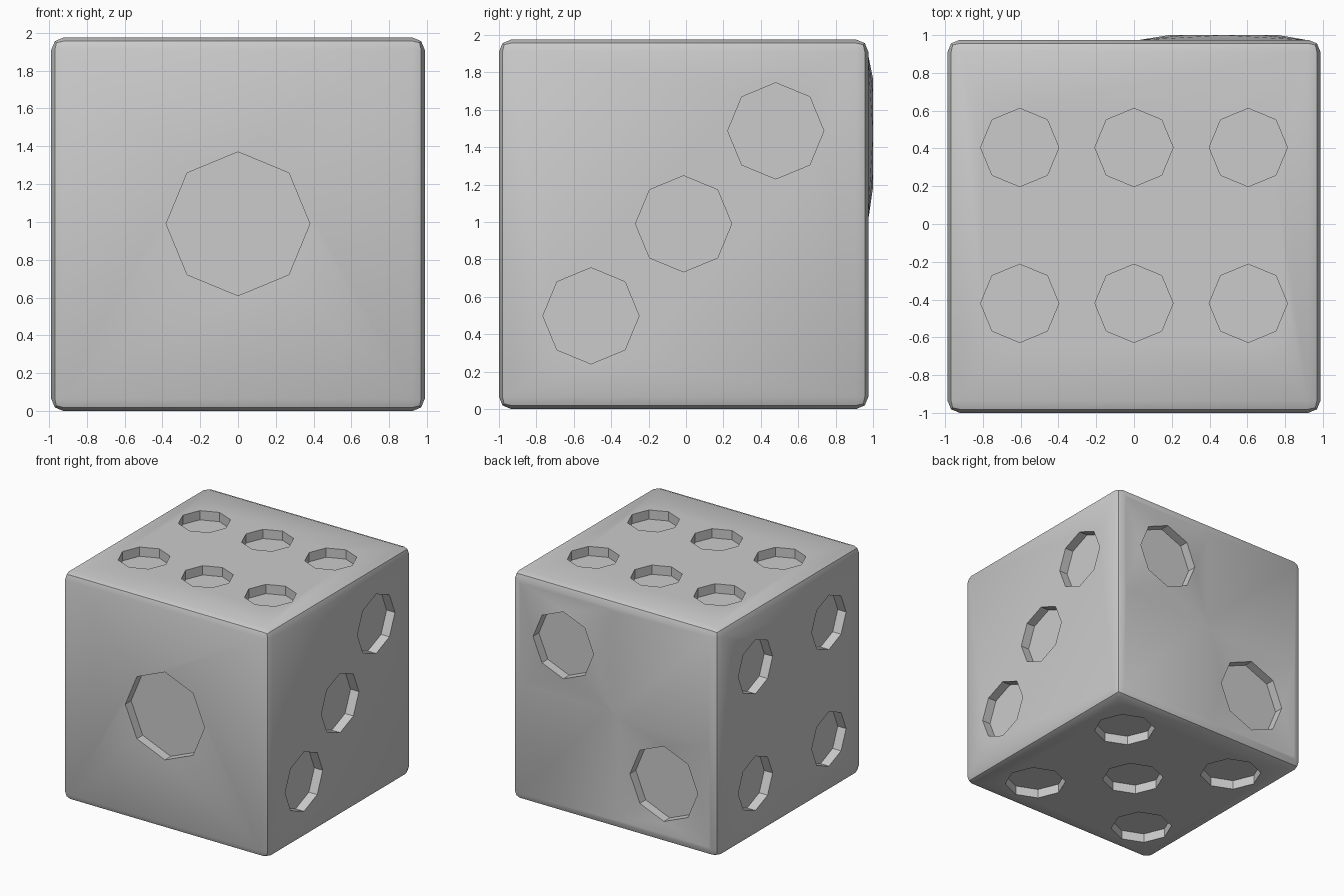
import bpy, bmesh
from math import pi, cos, sin, radians
from mathutils import Matrix, Vector

if "Cube" in bpy.data.objects:
    bpy.data.objects.remove(bpy.data.objects["Cube"])

S = 1.975                      # cube side
X, Y0, Y1 = S / 2, -1.0, 0.975
DEPTH = 0.08                   # pip depth
RAISE, SINK = 0.025, 0.015     # the two back pips sit on a bump and in a dent


def to_object(name, bm):
    bmesh.ops.recalc_face_normals(bm, faces=bm.faces)
    mesh = bpy.data.meshes.new(name)
    bm.to_mesh(mesh)
    bm.free()
    ob = bpy.data.objects.new(name, mesh)
    bpy.context.collection.objects.link(ob)
    return ob


def add_pip(bm, axis, rim, inward, u, v, r):
    """Octagonal prism from the pip floor out past the rim."""
    lo, hi = rim + inward * DEPTH, rim - inward * 0.1
    mid = (lo + hi) / 2
    if axis == 'x':
        m = Matrix.Translation((mid, u, v)) @ Matrix.Rotation(pi / 2, 4, 'Y')
    elif axis == 'y':
        m = Matrix.Translation((u, mid, v)) @ Matrix.Rotation(pi / 2, 4, 'X')
    else:
        m = Matrix.Translation((u, v, mid))
    bmesh.ops.create_cone(bm, cap_ends=True, segments=8, radius1=r, radius2=r,
                          depth=abs(hi - lo), matrix=m)


def back_patch(name, x0, x1, z0, z1, y_square, cx, cz, r, y_rim):
    """Hull between a square on the back face and an octagonal pip rim."""
    bm = bmesh.new()
    for x in (x0, x1):
        for z in (z0, z1):
            bm.verts.new((x, y_square, z))
    for i in range(8):
        a = i * pi / 4
        bm.verts.new((cx + r * cos(a), y_rim, cz + r * sin(a)))
    bmesh.ops.convex_hull(bm, input=bm.verts)
    return to_object(name, bm)


def combine(ob, tool, operation):
    tool.hide_render = True
    mod = ob.modifiers.new(operation, 'BOOLEAN')
    mod.operation, mod.solver, mod.object = operation, 'EXACT', tool
    bpy.context.view_layer.objects.active = ob
    bpy.ops.object.modifier_apply(modifier=mod.name)
    bpy.data.objects.remove(tool)


# body: cube with two-segment rounded edges
bm = bmesh.new()
bmesh.ops.create_cube(bm, size=S)
bmesh.ops.bevel(bm, geom=bm.edges[:], offset=0.065, offset_type='OFFSET',
                segments=2, profile=0.5, affect='EDGES')
bmesh.ops.translate(bm, verts=bm.verts, vec=Vector((0, (Y0 + Y1) / 2, S / 2)))
die = to_object("die", bm)

# uneven back face: bump at one pip, dent at the other
up, low = (0.475, 1.475, 0.29), (-0.46, 0.51, 0.325)
combine(die, back_patch("bump", 0.02, 0.92, 1.0, 1.9, Y1 - 0.002,
                        *up, Y1 + RAISE), 'UNION')
combine(die, back_patch("dent", -0.92, -0.02, 0.07, 0.98, Y1 + 0.002,
                        *low, Y1 - SINK), 'DIFFERENCE')

# pips
bm = bmesh.new()
add_pip(bm, 'y', Y0, 1, 0, 0.99, 0.38)                       # front: one
add_pip(bm, 'y', Y1 + RAISE, -1, *up)                        # back: two
add_pip(bm, 'y', Y1 - SINK, -1, *low)
for y, z in ((0.48, 1.487), (-0.013, 0.99), (-0.508, 0.498)):  # right: three
    add_pip(bm, 'x', X, -1, y, z, 0.257)
for y in (0.46, -0.545):                                     # left: four
    for z in (0.465, 1.475):
        add_pip(bm, 'x', -X, 1, y, z, 0.235)
for x, y in ((-0.59, -0.61), (-0.59, 0.535), (0.55, -0.61),
             (0.55, 0.535), (-0.02, -0.04)):                 # bottom: five
    add_pip(bm, 'z', 0, 1, x, y, 0.25)
for x in (-0.605, 0, 0.605):                                 # top: six
    for y in (-0.42, 0.405):
        add_pip(bm, 'z', S, -1, x, y, 0.207)
combine(die, to_object("pip_cutters", bm), 'DIFFERENCE')

# smooth faces, sharp pip rims and cube edges
bpy.ops.object.select_all(action='DESELECT')
die.select_set(True)
bpy.context.view_layer.objects.active = die
bpy.ops.object.shade_smooth_by_angle(angle=radians(30))
